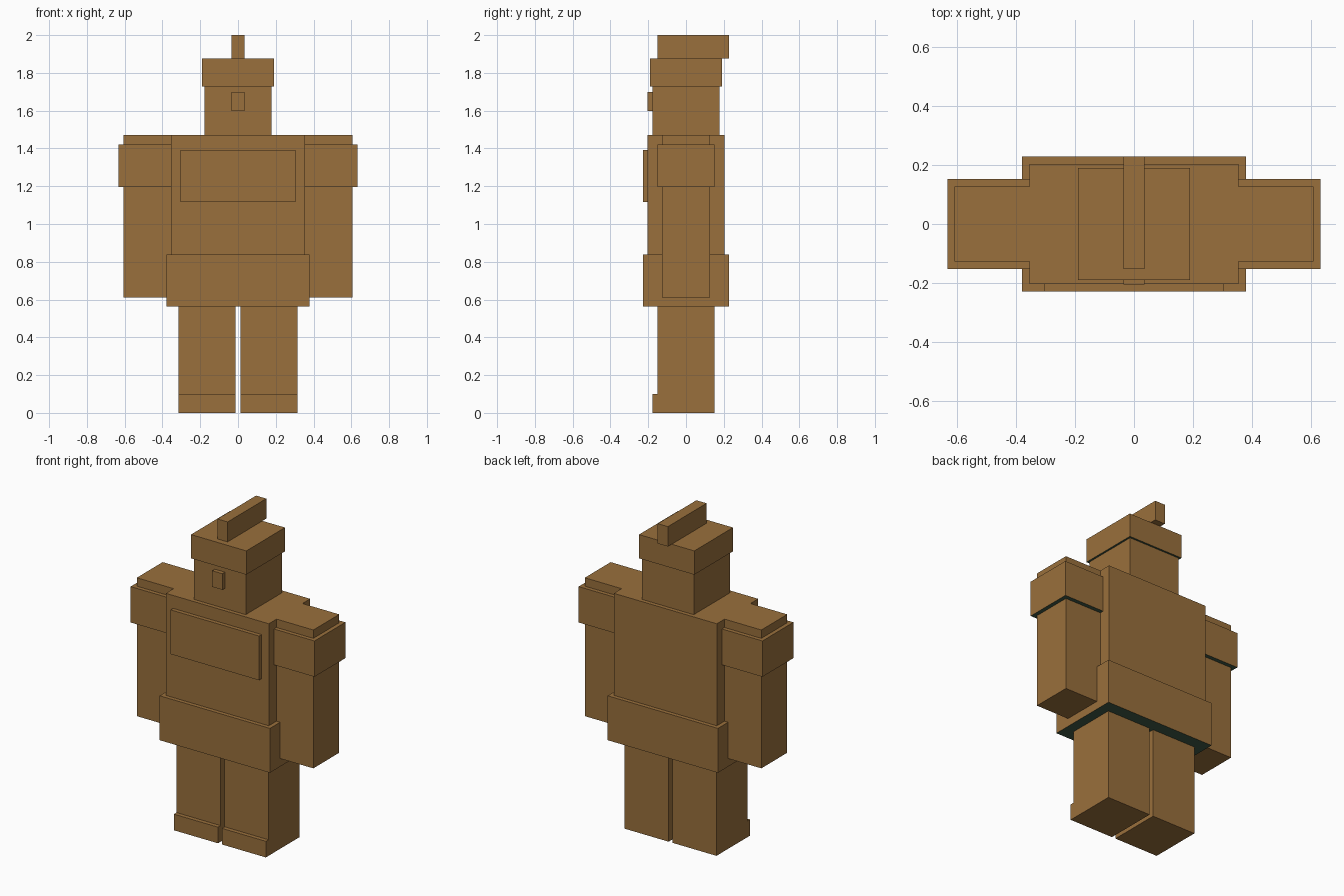
import bpy
import bmesh
from mathutils import Vector

cube = bpy.data.objects.get("Cube")
if cube:
    bpy.data.objects.remove(cube, do_unlink=True)


def make_material(name, rgb):
    mat = bpy.data.materials.new(name)
    mat.use_nodes = True
    colour = (*rgb, 1.0)
    mat.diffuse_color = colour
    mat.node_tree.nodes["Principled BSDF"].inputs["Base Color"].default_value = colour
    return mat


brown = make_material("warm brown", (0.32, 0.16, 0.045))
green = make_material("dark green", (0.05, 0.105, 0.065))


def box(name, x, y, z, green_base=False):
    """Flat-sided block from its x, y and z ranges, with an optional green underside."""
    low, high = (Vector(corner) for corner in zip(x, y, z))
    bm = bmesh.new()
    bmesh.ops.create_cube(bm, size=1)
    bmesh.ops.scale(bm, vec=high - low, verts=bm.verts)
    bm.normal_update()
    for face in bm.faces:
        face.material_index = int(green_base and face.normal.z < -0.5)
    mesh = bpy.data.meshes.new(name)
    bm.to_mesh(mesh)
    bm.free()
    mesh.materials.append(brown)
    if green_base:
        mesh.materials.append(green)
    obj = bpy.data.objects.new(name, mesh)
    obj.location = (low + high) / 2
    bpy.context.collection.objects.link(obj)
    return obj


def centred(half):
    return (-half, half)


# Body
box("torso", centred(0.354), centred(0.203), (0.80, 1.472))
box("skirt", centred(0.379), centred(0.228), (0.562, 0.838), green_base=True)
box("chest_plate", centred(0.304), (-0.228, -0.19), (1.117, 1.392))

# Head and helmet
box("head", centred(0.178), centred(0.178), (1.472, 1.74))
box("nose", centred(0.035), (-0.204, -0.17), (1.598, 1.698))
box("helmet", centred(0.19), centred(0.19), (1.728, 1.876), green_base=True)
box("helmet_crest", centred(0.035), (-0.152, 0.228), (1.876, 2.0))

# Limbs, mirrored left and right
for side, sign in (("left", 1), ("right", -1)):
    def span(inner, outer):
        return tuple(sorted((sign * inner, sign * outer)))

    box(side + "_arm", span(0.354, 0.607), centred(0.127), (0.612, 1.472))
    box(side + "_shoulder_pad", span(0.354, 0.632), centred(0.152), (1.197, 1.42), green_base=True)
    box(side + "_leg", span(0.013, 0.316), centred(0.152), (0, 0.58))
    box(side + "_toe", span(0.013, 0.316), (-0.178, -0.152), (0, 0.1))
